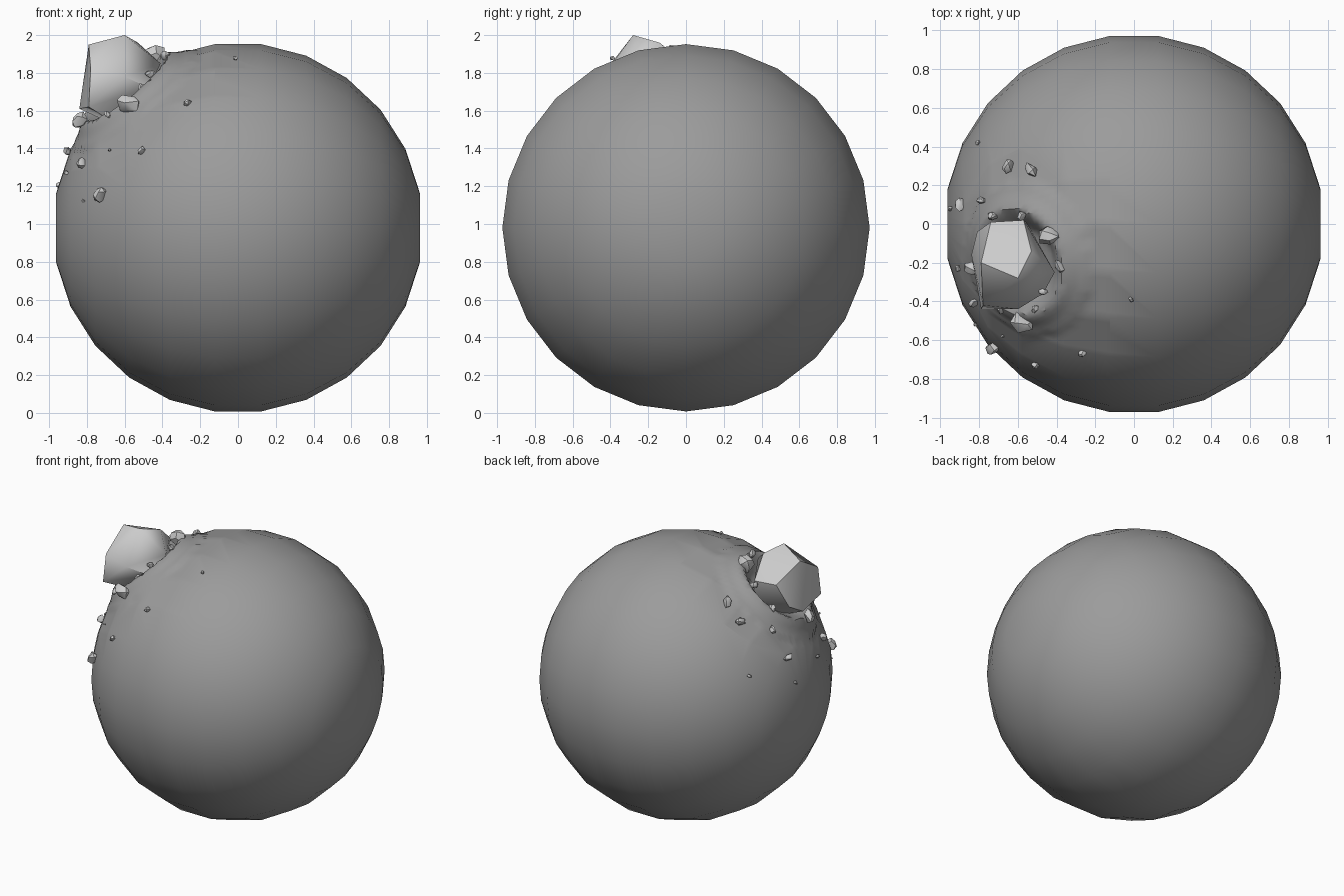
import bpy, bmesh, math, random
from mathutils import Vector, Matrix

if "Cube" in bpy.data.objects:
    bpy.data.objects.remove(bpy.data.objects["Cube"])

random.seed(4)
R = 0.98
CENTRE = Vector((0, 0, 0.98))
AXIS = Vector((-0.61, -0.20, 0.755)).normalized()   # direction of the impact


def finish(name, bm, angle, mat=None):
    bmesh.ops.recalc_face_normals(bm, faces=bm.faces)
    me = bpy.data.meshes.new(name)
    bm.to_mesh(me)
    bm.free()
    ob = bpy.data.objects.new(name, me)
    bpy.context.collection.objects.link(ob)
    if mat:
        me.materials.append(mat)
    bpy.ops.object.select_all(action='DESELECT')
    ob.select_set(True)
    bpy.context.view_layer.objects.active = ob
    bpy.ops.object.shade_smooth_by_angle(angle=math.radians(angle))
    return ob


def hull(bm, points):
    vs = [bm.verts.new(p) for p in points]
    res = bmesh.ops.convex_hull(bm, input=vs)
    bad = {g for g in res['geom_interior'] + res['geom_unused'] if isinstance(g, bmesh.types.BMVert)}
    bmesh.ops.delete(bm, geom=list(bad), context='VERTS')


# Planet: rings about the x axis, flat end caps
dark = bpy.data.materials.new("dark_grey")
dark.diffuse_color = (0.33, 0.33, 0.33, 1)
dark.use_nodes = True
dark.node_tree.nodes["Principled BSDF"].inputs["Base Color"].default_value = dark.diffuse_color
bm = bmesh.new()
rings = []
for k in range(-6, 6):
    lat = math.radians(7.2 + 14.4 * k)
    rings.append([bm.verts.new((R * math.sin(lat),
                                R * math.cos(lat) * math.sin(math.tau * i / 24),
                                R * math.cos(lat) * math.cos(math.tau * i / 24))) for i in range(24)])
for a, b in zip(rings, rings[1:]):
    for i in range(24):
        j = (i + 1) % 24
        bm.faces.new((a[i], a[j], b[j], b[i]))
bm.faces.new(rings[0])
bm.faces.new(rings[-1])

# Crater: refine the faces around the impact, then press in a bowl with a raised rim
PROFILE = [(0, -0.12), (0.17, -0.09), (0.235, -0.01), (0.27, 0.035), (0.30, 0.03), (0.36, 0.005), (0.42, 0)]


def offset(r):
    for (r0, h0), (r1, h1) in zip(PROFILE, PROFILE[1:]):
        if r <= r1:
            return h0 + (h1 - h0) * (r - r0) / (r1 - r0)
    return 0


edges = {e for f in bm.faces if len(f.verts) == 4 and (f.calc_center_median() - AXIS * R).length < 0.52
         for e in f.edges}
bmesh.ops.subdivide_edges(bm, edges=list(edges), cuts=7, use_grid_fill=True)
for v in bm.verts:
    d = v.co.normalized()
    r = R * AXIS.angle(d)
    if r < 0.42:
        v.co = d * (R + offset(r))
bmesh.ops.translate(bm, verts=bm.verts, vec=CENTRE)
finish("planet", bm, 40, dark)

# Large embedded rock
bm = bmesh.new()
hull(bm, [(-.60, -.28, 2.0), (-.53, -.14, 1.96), (-.79, -.20, 1.95), (-.74, .01, 1.84),
          (-.57, .02, 1.83), (-.41, -.25, 1.85), (-.79, -.44, 1.62), (-.78, -.42, 1.82),
          (-.60, -.44, 1.78), (-.47, -.36, 1.72), (-.84, -.16, 1.61), (-.81, -.04, 1.68),
          (-.55, .00, 1.68), (-.60, -.20, 1.50)])
finish("impact_rock", bm, 45)

# Debris: x, y, half length, lift above the surface
DEBRIS = [(-.44, -.06, .075, .04), (-.385, -.22, .04, .035), (-.58, -.51, .08, .05), (-.73, .04, .035, .05),
          (-.58, .04, .035, .04), (-.47, -.35, .03, .03), (-.51, -.44, .03, .03), (-.84, -.23, .055, .12),
          (-.69, -.44, .03, .06), (-.83, -.41, .035, .02), (-.65, .30, .045, .01), (-.53, .28, .05, .01),
          (-.79, .12, .033, .02), (-.90, .10, .04, .03), (-.95, .08, .02, .0), (-.81, .42, .018, .01),
          (-.91, -.23, .022, .01), (-.82, -.52, .013, .01), (-.73, -.64, .055, .04), (-.68, -.58, .012, .01),
          (-.51, -.73, .028, .0), (-.27, -.67, .028, .0), (-.015, -.39, .018, .0)]
for n, (x, y, s, lift) in enumerate(DEBRIS):
    pos = Vector((x, y, math.sqrt(max(0, R * R - x * x - y * y)) + lift))
    turn = pos.to_track_quat('Z', 'Y').to_matrix().to_4x4() @ Matrix.Rotation(random.uniform(0, math.tau), 4, 'Z')
    bm = bmesh.new()
    pts = []
    for z, count, rad in ((-.5, 4, .75), (.1, 5, 1), (.55, 4, .6)):
        for i in range(count):
            a = math.tau * i / count + random.uniform(-.3, .3) + z
            k = rad * random.uniform(.8, 1.05)
            pts.append((s * k * math.cos(a), s * .65 * k * math.sin(a), s * (z + random.uniform(-.12, .12))))
    hull(bm, pts)
    bm.transform(Matrix.Translation(pos + CENTRE) @ turn)
    finish(f"debris_{n + 1}", bm, 35)
